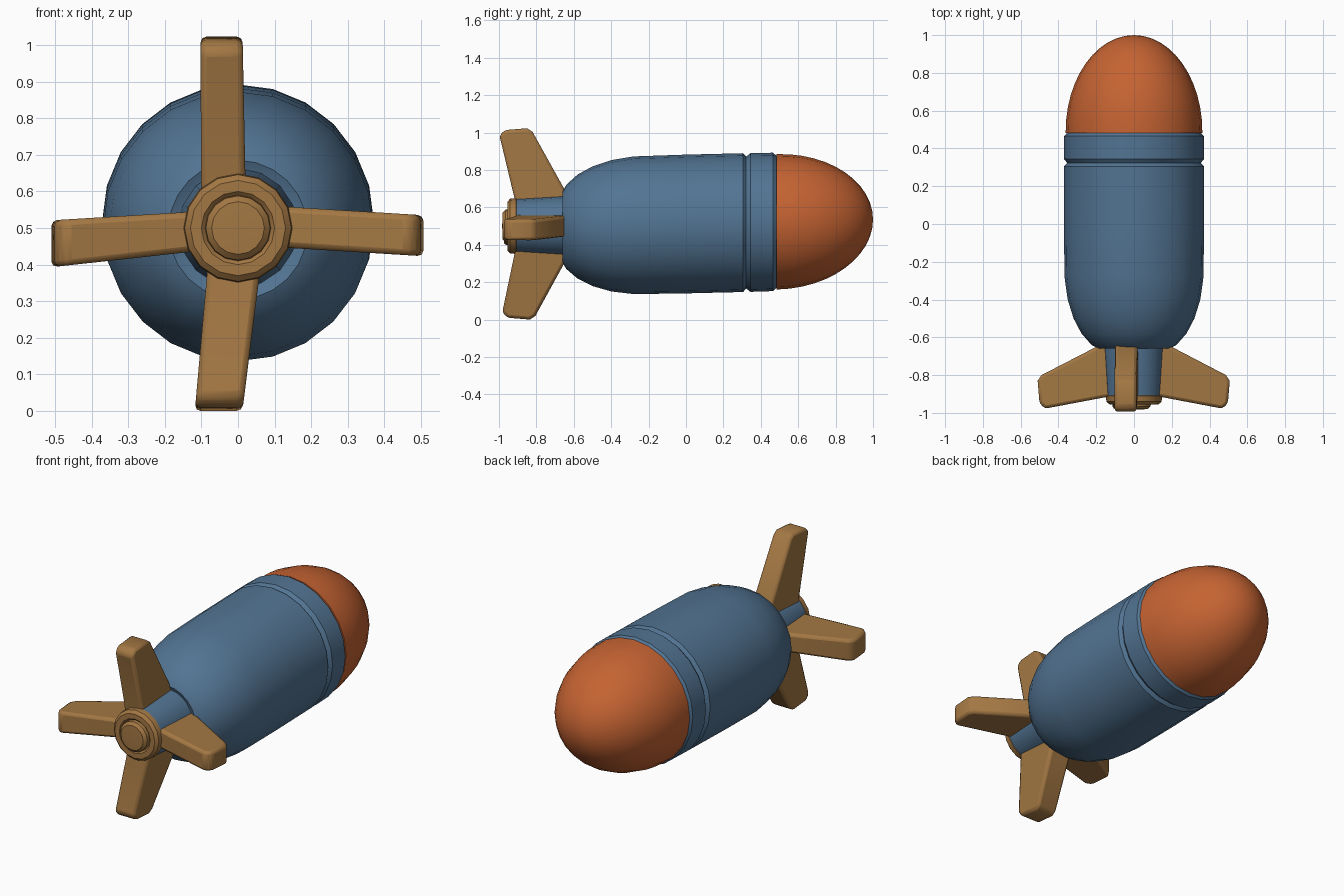
import bpy, bmesh, math
from mathutils import Vector

if "Cube" in bpy.data.objects:
    bpy.data.objects.remove(bpy.data.objects["Cube"])


def material(name, rgb):
    m = bpy.data.materials.new(name)
    m.diffuse_color = (*rgb, 1)
    m.use_nodes = True
    m.node_tree.nodes["Principled BSDF"].inputs["Base Color"].default_value = m.diffuse_color
    return m


BLUE = material("steel blue", (0.085, 0.175, 0.29))
ORANGE = material("burnt orange", (0.56, 0.125, 0.032))
BROWN = material("tan brown", (0.37, 0.187, 0.057))


def finish(bm, name, mat, angle=35, bevel=0):
    bmesh.ops.recalc_face_normals(bm, faces=bm.faces)
    me = bpy.data.meshes.new(name)
    bm.to_mesh(me)
    bm.free()
    me.materials.append(mat)
    ob = bpy.data.objects.new(name, me)
    bpy.context.collection.objects.link(ob)
    if bevel:
        mod = ob.modifiers.new("round edges", 'BEVEL')
        mod.width = bevel
        mod.segments = 2
        mod.limit_method = 'ANGLE'
        mod.angle_limit = math.radians(40)
    bpy.ops.object.select_all(action='DESELECT')
    ob.select_set(True)
    bpy.context.view_layer.objects.active = ob
    bpy.ops.object.shade_smooth_by_angle(angle=math.radians(angle))
    return ob


def lathe(name, profile, mat, n=24, centre=lambda y: 0.5, angle=35):
    """Revolve (y, radius) points around the length axis."""
    bm = bmesh.new()
    rings = []
    for y, r in profile:
        c = centre(y)
        if r == 0:
            rings.append([bm.verts.new((0, y, c))] * n)
        else:
            rings.append([bm.verts.new((r * math.cos(2 * math.pi * i / n), y,
                                        c + r * math.sin(2 * math.pi * i / n)))
                          for i in range(n)])
    for a, b in zip(rings, rings[1:]):
        for i in range(n):
            j = (i + 1) % n
            bm.faces.new(list(dict.fromkeys((a[i], a[j], b[j], b[i]))))
    return finish(bm, name, mat, angle)


def tilt(y):
    # the body rises slightly towards the nose
    return 0.511 + 0.024 * y


# main body with a rounded tail, and the separate band behind the nose
lathe("body", [(-0.62, 0), (-0.64, 0.15), (-0.66, 0.19), (-0.64, 0.225), (-0.58, 0.278),
               (-0.5, 0.32), (-0.4, 0.351), (-0.28, 0.368), (0, 0.371), (0.305, 0.371),
               (0.325, 0.35), (0.33, 0)], BLUE, centre=tilt)
lathe("band", [(0.31, 0), (0.318, 0.35), (0.345, 0.371), (0.465, 0.37),
               (0.485, 0.352), (0.495, 0)], BLUE, centre=tilt)

# domed nose
dome = [(0.483, 0), (0.483, 0.362)]
for k in range(1, 13):
    a = math.pi / 2 * k / 12
    dome.append((0.488 + 0.512 * math.sin(a), 0.362 * math.cos(a) if k < 12 else 0))
lathe("nose", dome, ORANGE, centre=tilt)

# tail tube, end ring and hub
lathe("tail_tube", [(-0.6, 0), (-0.6, 0.165), (-0.66, 0.162), (-0.92, 0.146), (-0.92, 0)],
      BLUE, n=16)
lathe("tail_ring", [(-0.9, 0), (-0.9, 0.14), (-0.91, 0.149), (-0.94, 0.146),
                    (-0.955, 0.13), (-0.955, 0.1), (-0.945, 0.09), (-0.945, 0)], BROWN, n=16)
lathe("tail_hub", [(-0.92, 0), (-0.92, 0.092), (-0.965, 0.088), (-0.98, 0.072), (-0.983, 0)],
      BROWN, n=16)

# four swept fins: outward direction, sideways direction, reach,
# sideways offset at root and tip, thickness at root and tip
FINS = {
    "top_fin": ((0, 0, 1), (1, 0, 0), 0.523, -0.04, -0.045, 0.122, 0.115, 0.02),
    "bottom_fin": ((0, 0, -1), (1, 0, 0), 0.5, -0.01, -0.053, 0.145, 0.13, 0.005),
    "left_fin": ((-1, 0, 0), (0, 0, 1), 0.51, -0.008, -0.043, 0.108, 0.128, 0),
    "right_fin": ((1, 0, 0), (0, 0, 1), 0.507, 0.004, -0.021, 0.112, 0.112, 0),
}
for name, (out, side, reach, o0, o1, w0, w1, back) in FINS.items():
    out, side = Vector(out), Vector(side)
    outline = [(0.05, -0.60), (0.17, -0.635), (reach - 0.02, -0.80 - back),
               (reach, -0.83 - back), (reach - 0.01, -0.95 - back),
               (reach - 0.04, -0.977 - back), (0.14, -0.915), (0.05, -0.91)]
    bm = bmesh.new()
    sides = []
    for s in (-0.5, 0.5):
        row = []
        for r, y in outline:
            t = (r - 0.1) / (reach - 0.1)
            off = o0 + (o1 - o0) * t + s * (w0 + (w1 - w0) * t)
            row.append(bm.verts.new(Vector((0, y, 0.5)) + out * r + side * off))
        sides.append(row)
        bm.faces.new(row)
    a, b = sides
    for i in range(len(a)):
        j = (i + 1) % len(a)
        bm.faces.new((a[i], a[j], b[j], b[i]))
    finish(bm, name, BROWN, 40, 0.016)
